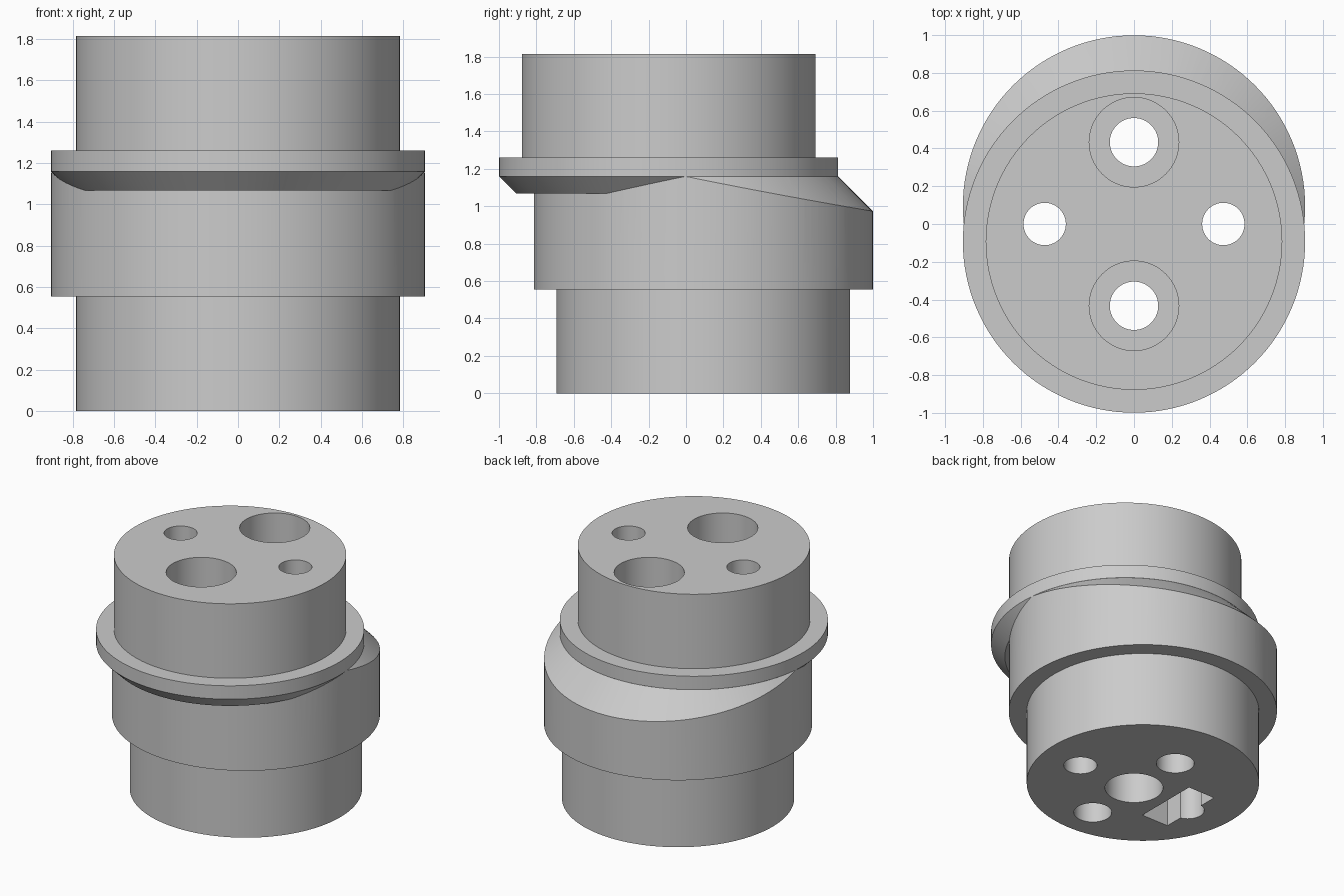
import bpy, bmesh, math

if "Cube" in bpy.data.objects:
    bpy.data.objects.remove(bpy.data.objects["Cube"], do_unlink=True)

SEG = 128
OFF = 0.093        # eccentric offset of each half
R_BODY, R_RIM = 0.785, 0.906
HEIGHT = 1.815

grey = bpy.data.materials.new("plain grey")
grey.use_nodes = True
grey.diffuse_color = (0.6, 0.6, 0.6, 1)
grey.node_tree.nodes["Principled BSDF"].inputs["Base Color"].default_value = (0.6, 0.6, 0.6, 1)


def link(name, bm):
    bmesh.ops.recalc_face_normals(bm, faces=bm.faces)
    mesh = bpy.data.meshes.new(name)
    bm.to_mesh(mesh)
    bm.free()
    mesh.materials.append(grey)
    obj = bpy.data.objects.new(name, mesh)
    bpy.context.collection.objects.link(obj)
    return obj


def turned(name, profile, x=0.0, y=0.0):
    """Solid of revolution from (radius, z) pairs, bottom to top."""
    bm = bmesh.new()
    rings = []
    for r, z in profile:
        rings.append([bm.verts.new((x + r * math.cos(2 * math.pi * i / SEG),
                                    y + r * math.sin(2 * math.pi * i / SEG), z))
                      for i in range(SEG)])
    for a, b in zip(rings, rings[1:]):
        for i in range(SEG):
            j = (i + 1) % SEG
            bm.faces.new((a[i], a[j], b[j], b[i]))
    bm.faces.new(rings[0][::-1])
    bm.faces.new(rings[-1])
    return link(name, bm)


def box(name, lo, hi):
    bm = bmesh.new()
    bmesh.ops.create_cube(bm, size=1)
    for v in bm.verts:
        v.co = [(a + b) / 2 + c * (b - a) for a, b, c in zip(lo, hi, v.co)]
    return link(name, bm)


def combine(target, other, operation):
    other.hide_render = True
    mod = target.modifiers.new(operation.lower(), 'BOOLEAN')
    mod.operation = operation
    mod.solver = 'EXACT'
    mod.object = other
    bpy.context.view_layer.objects.active = target
    bpy.ops.object.modifier_apply(modifier=mod.name)
    bpy.data.objects.remove(other, do_unlink=True)


# Lower half: hub and wide rim
body = turned("eccentric_body", [(R_BODY, 0), (R_BODY, 0.555), (R_RIM, 0.555),
                                 (R_RIM, 1.2)], y=OFF)

# Slope the rim's shoulder with a 45 degree cone on the upper axis
slope = turned("shoulder_cone", [(R_RIM + 1.26, -0.1), (R_RIM - 0.141, 1.3)], y=-OFF)
combine(body, slope, 'INTERSECT')

# Upper half: chamfered collar and hub
upper = turned("upper_half", [(R_RIM - 0.093, 1.067), (R_RIM, 1.16), (R_RIM, 1.26),
                              (R_BODY, 1.26), (R_BODY, HEIGHT)], y=-OFF)
combine(body, upper, 'UNION')

# Bolt holes with deep counterbores from the top
for side in (-1, 1):
    bore = turned("bolt_bore", [(0.128, -0.1), (0.128, HEIGHT - 0.65),
                                (0.237, HEIGHT - 0.65), (0.237, HEIGHT + 0.1)], y=side * 0.433)
    combine(body, bore, 'DIFFERENCE')
    pin = turned("pin_hole", [(0.112, -0.1), (0.112, HEIGHT + 0.1)], x=side * 0.473)
    combine(body, pin, 'DIFFERENCE')

# Blind centre bore and slot underneath
combine(body, turned("centre_bore", [(0.196, -0.1), (0.196, 0.6)]), 'DIFFERENCE')
combine(body, box("slot", (-0.5, -0.245, -0.1), (-0.28, 0.245, 0.3)), 'DIFFERENCE')

# Smooth walls with crisp edges
bpy.ops.object.select_all(action='DESELECT')
body.select_set(True)
bpy.context.view_layer.objects.active = body
bpy.ops.object.shade_smooth_by_angle(angle=math.radians(25))
